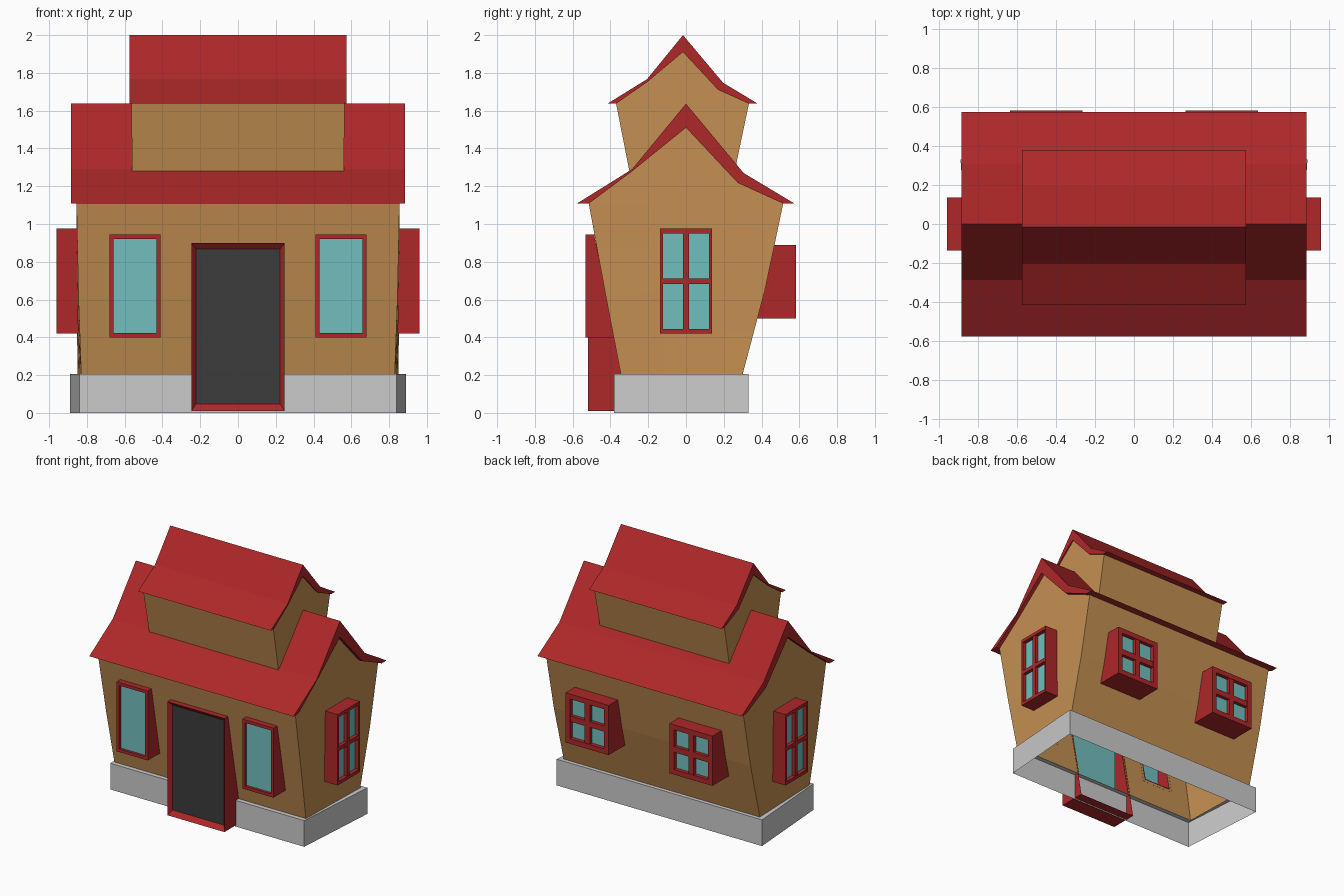
import bpy, bmesh, math
from mathutils import Matrix, Vector

if "Cube" in bpy.data.objects:
    bpy.data.objects.remove(bpy.data.objects["Cube"])


def material(name, rgb):
    m = bpy.data.materials.new(name)
    m.diffuse_color = (*rgb, 1)
    m.use_nodes = True
    m.node_tree.nodes["Principled BSDF"].inputs["Base Color"].default_value = m.diffuse_color
    return m


RED = material("red", (0.42, 0.02, 0.022))
TAN = material("tan", (0.56, 0.28, 0.085))
TEAL = material("teal", (0.17, 0.52, 0.52))
DARK = material("dark", (0.045, 0.045, 0.045))


def finish(name, bm, mat=None, normals=True):
    if normals:
        bmesh.ops.recalc_face_normals(bm, faces=bm.faces)
    me = bpy.data.meshes.new(name)
    bm.to_mesh(me)
    bm.free()
    if mat:
        me.materials.append(mat)
    ob = bpy.data.objects.new(name, me)
    bpy.context.collection.objects.link(ob)
    return ob


def body(pts, wall_rows):
    """House shell: points (half width, y, z) run up the front, over the peak, down the back."""
    bm = bmesh.new()
    L = [bm.verts.new((-x, y, z)) for x, y, z in pts]
    R = [bm.verts.new((x, y, z)) for x, y, z in pts]
    n = len(pts)
    for i in range(wall_rows):
        for a in (i, n - 2 - i):
            bm.faces.new((L[a], R[a], R[a + 1], L[a + 1]))
    for S in (L, R):
        for i in range(n // 2):
            row = [S[i], S[n - 1 - i], S[n - 2 - i], S[i + 1]]
            bm.faces.new(row if row[2] != row[3] else row[:3])
    return bm


def roof(name, hx, outer, inner):
    """Bent roof slab extruded along x, with closed ends."""
    bm = bmesh.new()
    prof = outer + inner[::-1]
    L = [bm.verts.new((-hx, y, z)) for y, z in prof]
    R = [bm.verts.new((hx, y, z)) for y, z in prof]
    n, k = len(prof), len(outer)
    for i in range(n):
        j = (i + 1) % n
        bm.faces.new((L[i], R[i], R[j], L[j]))
    for S in (L, R):
        for i in range(k - 1):
            bm.faces.new((S[i], S[i + 1], S[n - 2 - i], S[n - 1 - i]))
    finish(name, bm, RED)


def cut_hole(bm, lo, hi):
    """Open a wall where |x|, y, z lie between lo and hi."""
    planes = [(0, s * v) for s in (-1, 1) for v in (lo[0], hi[0])]
    planes += [(a, v) for a in (1, 2) for v in (lo[a], hi[a])]
    for axis, v in planes:
        no = Vector((0, 0, 0))
        no[axis] = 1
        bmesh.ops.bisect_plane(bm, geom=bm.verts[:] + bm.edges[:] + bm.faces[:],
                               plane_co=no * v, plane_no=no, dist=1e-5)
    dead = []
    for f in bm.faces:
        c = f.calc_center_median()
        c.x = abs(c.x)
        if all(lo[i] < c[i] < hi[i] for i in range(3)):
            dead.append(f)
    bmesh.ops.delete(bm, geom=dead, context='FACES')


def rings(bm, loops):
    """Bridge rectangles given as (half width, z0, z1, depth at z0, depth at z1)."""
    prev = None
    for w, z0, z1, d0, d1 in loops:
        cur = [bm.verts.new(p) for p in ((-w, d0, z0), (w, d0, z0), (w, d1, z1), (-w, d1, z1))]
        if prev:
            for i in range(4):
                j = (i + 1) % 4
                bm.faces.new((prev[i], prev[j], cur[j], cur[i]))
        prev = cur


def box(bm, w, z0, z1, d0, d1):
    m = Matrix.Translation((0, (d0 + d1) / 2, (z0 + z1) / 2)) @ Matrix.Diagonal((2 * w, d1 - d0, z1 - z0, 1))
    bmesh.ops.create_cube(bm, size=1, matrix=m)


def pane(name, M, mat, w, z0, z1, d):
    bm = bmesh.new()
    bm.faces.new([bm.verts.new(p) for p in ((-w, d, z0), (w, d, z0), (w, d, z1), (-w, d, z1))])
    finish(name, bm, mat, False).matrix_world = M


def window(name, loc, turn, w, z0, z1, back, bw, bz, rec, bar=0):
    """Projecting frame whose back follows the wall; optional cross bars; glass."""
    M = Matrix.Translation((*loc, 0)) @ Matrix.Rotation(math.radians(turn), 4, 'Z')
    iw, a, b = w - bw, z0 + bz, z1 - bz
    bm = bmesh.new()
    rings(bm, [(w, z0, z1, *back), (w, z0, z1, 0, 0), (iw, a, b, 0, 0), (iw, a, b, *back)])
    if bar:
        mid = (z0 + z1) / 2
        box(bm, bar / 2, a, b, 0.003, rec + 0.005)
        box(bm, iw, mid - bar / 2, mid + bar / 2, 0.003, rec + 0.005)
    finish(name + "_frame", bm, RED).matrix_world = M
    pane(name + "_glass", M, TEAL, iw, a, b, rec)


# Foundation ring with a ledge up to the wall foot
bm = bmesh.new()
levels = [(0.84, -0.38, 0.89, 0.33, 0), (0.84, -0.38, 0.89, 0.33, 0.205), (0.83, -0.345, 0.85, 0.30, 0.205)]
prev = None
for fx, fy, bx, by, z in levels:
    cur = [bm.verts.new(p) for p in ((-fx, fy, z), (fx, fy, z), (bx, by, z), (-bx, by, z))]
    if prev:
        for i in range(4):
            bm.faces.new((prev[i], prev[(i + 1) % 4], cur[(i + 1) % 4], cur[i]))
    prev = cur
finish("foundation", bm)

# Main walls, flaring upward, opened behind door and windows
bm = body([(0.83, -0.345, 0.205), (0.845, -0.425, 0.62), (0.855, -0.515, 1.11), (0.855, -0.29, 1.275),
           (0.855, 0, 1.51),
           (0.855, 0.275, 1.217), (0.855, 0.515, 1.11), (0.853, 0.418, 0.65), (0.85, 0.30, 0.205)], 2)
bmesh.ops.recalc_face_normals(bm, faces=bm.faces)
for lo, hi in [((0.43, -1, 0.425), (0.66, -0.2, 0.92)),
               ((0.31, 0.2, 0.54), (0.59, 1, 0.85)),
               ((0.7, -0.12, 0.445), (1, 0.12, 0.95)),
               ((-0.01, -1, 0.1), (0.235, -0.2, 0.88))]:
    cut_hole(bm, lo, hi)
finish("main_walls", bm, TAN, False)

# Upper storey
bm = body([(0.56, -0.30, 1.28), (0.565, -0.37, 1.637), (0.565, -0.207, 1.75), (0.565, -0.016, 1.91),
           (0.565, 0.17, 1.71), (0.565, 0.333, 1.637), (0.56, 0.258, 1.28)], 1)
finish("upper_walls", bm, TAN)

# Roofs
roof("main_roof", 0.885,
     [(-0.578, 1.108), (-0.286, 1.29), (0, 1.637), (0.305, 1.27), (0.575, 1.108)],
     [(-0.515, 1.108), (-0.29, 1.275), (0, 1.51), (0.275, 1.217), (0.515, 1.108)])
roof("upper_roof", 0.575,
     [(-0.416, 1.637), (-0.206, 1.767), (-0.016, 2.0), (0.196, 1.748), (0.38, 1.637)],
     [(-0.37, 1.637), (-0.207, 1.75), (-0.016, 1.91), (0.17, 1.71), (0.333, 1.637)])

# Windows: front, back and side pairs
for s, side in ((-1, "left"), (1, "right")):
    window("front_window_" + side, (s * 0.545, -0.532), 0, 0.135, 0.40, 0.945, (0.15, 0.046), 0.022, 0.024, 0.02)
    window("back_window_" + side, (s * 0.45, 0.582), 180, 0.187, 0.50, 0.89, (0.205, 0.115), 0.04, 0.04, 0.03, 0.045)
    window("side_window_" + side, (s * 0.96, 0), s * 90, 0.137, 0.42, 0.975, (0.115, 0.107), 0.014, 0.025, 0.03, 0.03)

# Door with splayed frame
M = Matrix.Translation((0, -0.52, 0))
bm = bmesh.new()
rings(bm, [(0.247, 0.01, 0.9, 0.215, 0.046), (0.247, 0.01, 0.9, 0, 0), (0.223, 0.046, 0.868, 0.03, 0.03)])
finish("door_frame", bm, RED).matrix_world = M
pane("door", M, DARK, 0.223, 0.046, 0.868, 0.03)
pane("door_inner_pane", M, TEAL, 0.223, 0.046, 0.868, 0.04)
